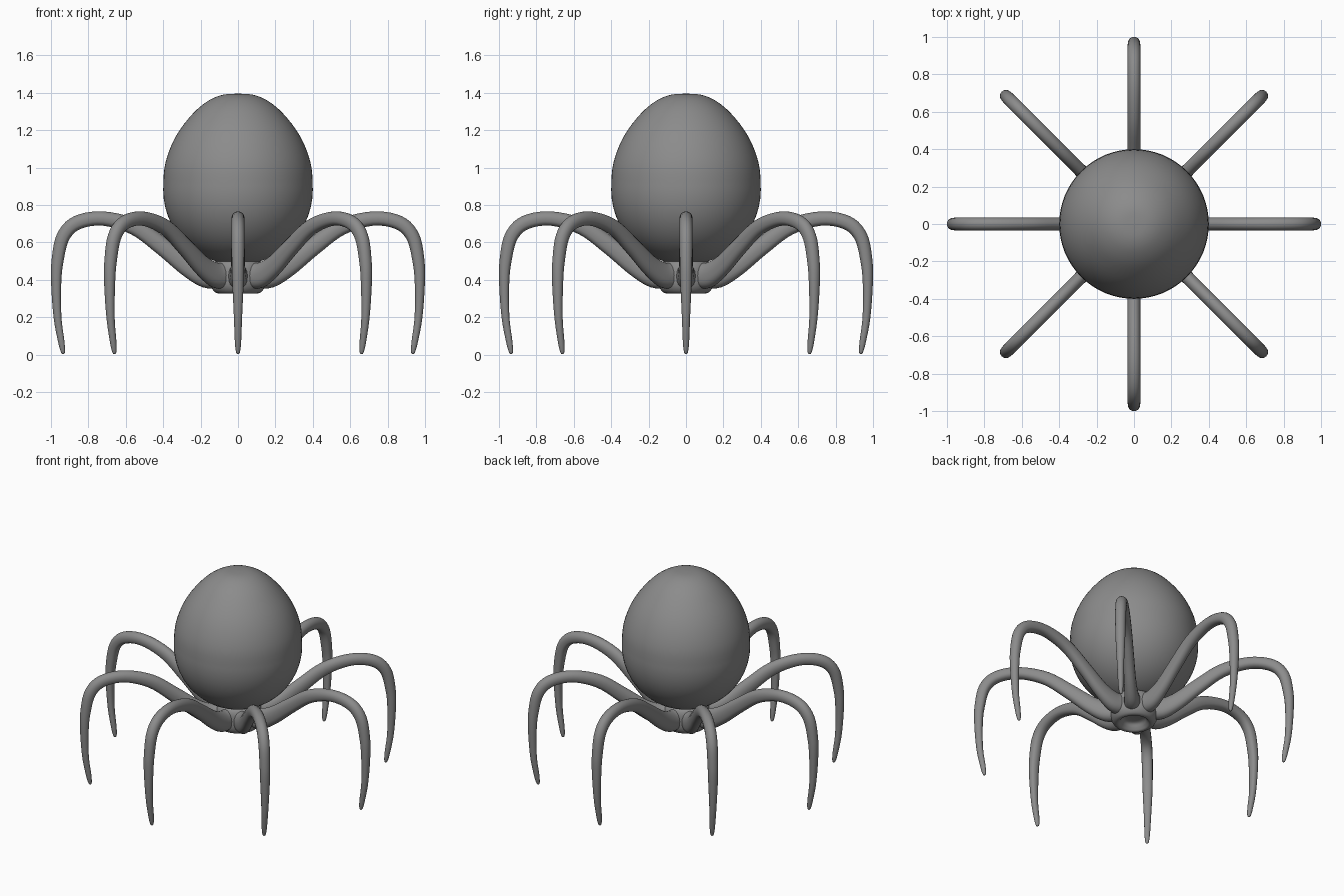
import bpy, bmesh
from math import cos, sin, pi
from mathutils import Matrix, Vector

if "Cube" in bpy.data.objects:
    bpy.data.objects.remove(bpy.data.objects["Cube"])

grey = bpy.data.materials.new("matte_grey")
grey.use_nodes = True
grey.diffuse_color = (0.26, 0.26, 0.26, 1)
grey.node_tree.nodes["Principled BSDF"].inputs["Base Color"].default_value = grey.diffuse_color


def spline(points, steps):
    """Catmull-Rom interpolation through points of any dimension."""
    pts = [points[0]] + points + [points[-1]]
    out = []
    for a, b, c, d in zip(pts, pts[1:], pts[2:], pts[3:]):
        for s in range(steps):
            t = s / steps
            out.append([0.5 * (2 * q + (r - p) * t + (2 * p - 5 * q + 4 * r - u) * t * t
                               + (3 * q - p - 3 * r + u) * t ** 3)
                        for p, q, r, u in zip(a, b, c, d)])
    return out + [list(points[-1])]


def loft(name, rings):
    """Skin a list of rings of points and close both ends."""
    bm = bmesh.new()
    loops = [[bm.verts.new(p) for p in ring] for ring in rings]
    n = len(loops[0])
    for lo, hi in zip(loops, loops[1:]):
        for i in range(n):
            j = (i + 1) % n
            bm.faces.new((lo[i], lo[j], hi[j], hi[i]))
    bm.faces.new(loops[0])
    bm.faces.new(loops[-1])
    bmesh.ops.recalc_face_normals(bm, faces=bm.faces)
    mesh = bpy.data.meshes.new(name)
    bm.to_mesh(mesh)
    bm.free()
    mesh.materials.append(grey)
    obj = bpy.data.objects.new(name, mesh)
    bpy.context.collection.objects.link(obj)
    bpy.ops.object.select_all(action='DESELECT')
    obj.select_set(True)
    bpy.context.view_layer.objects.active = obj
    bpy.ops.object.shade_smooth_by_angle(angle=0.8)
    return obj


def revolve(name, profile, sides=64):
    angles = [2 * pi * i / sides for i in range(sides)]
    return loft(name, [[(r * cos(a), r * sin(a), z) for a in angles] for r, z in profile])


# Egg-shaped body: spherical below, drawn in towards the crown
lower = [(0.4 * sin(a), 0.88 - 0.4 * cos(a)) for a in [pi / 2 * (i + 0.1) / 12 for i in range(12)]]
upper = spline([(0.4, 0.88), (0.393, 1.0), (0.36, 1.11), (0.305, 1.21), (0.225, 1.305),
                (0.15, 1.362), (0.08, 1.389), (0.004, 1.395)], 4)
revolve("egg_body", lower + upper)

# Hub with a recessed underside that cradles the body
hub = spline([(0.005, 0.375), (0.06, 0.37), (0.082, 0.345), (0.1, 0.328), (0.125, 0.335),
              (0.145, 0.37), (0.148, 0.43), (0.14, 0.48), (0.11, 0.5), (0.005, 0.49)], 4)
revolve("hub", hub)

# Leg stations: radius, height, half depth, half width
stations = [(0.1, 0.425, 0.068, 0.058), (0.17, 0.425, 0.068, 0.046), (0.27, 0.475, 0.056, 0.038),
            (0.4, 0.575, 0.048, 0.036), (0.55, 0.68, 0.043, 0.035), (0.72, 0.727, 0.038, 0.035),
            (0.86, 0.705, 0.038, 0.035), (0.935, 0.63, 0.036, 0.035), (0.965, 0.5, 0.032, 0.033),
            (0.972, 0.38, 0.027, 0.03), (0.965, 0.2, 0.021, 0.022), (0.945, 0.07, 0.017, 0.017),
            (0.936, 0.015, 0.011, 0.011), (0.934, 0.003, 0.004, 0.004)]
path = spline(stations, 5)
rings = []
for k, (r, z, depth, width) in enumerate(path):
    before, after = path[max(k - 1, 0)], path[min(k + 1, len(path) - 1)]
    along = Vector((after[0] - before[0], 0, after[1] - before[1])).normalized()
    outward = Vector((-along.z, 0, along.x))
    ring = []
    for i in range(20):
        a = 2 * pi * i / 20
        # rounded back, flattened underside
        h = sin(a) if sin(a) > 0 else -abs(sin(a)) ** 0.7
        ring.append(Vector((r, 0, z)) + outward * depth * h + Vector((0, width * cos(a), 0)))
    rings.append(ring)

names = ["left", "back_left", "back", "back_right", "right", "front_right", "front", "front_left"]
for i, side in enumerate(names):
    turn = Matrix.Rotation(i * pi / 4, 3, 'Z')
    loft(side + "_leg", [[turn @ p for p in ring] for ring in rings])
